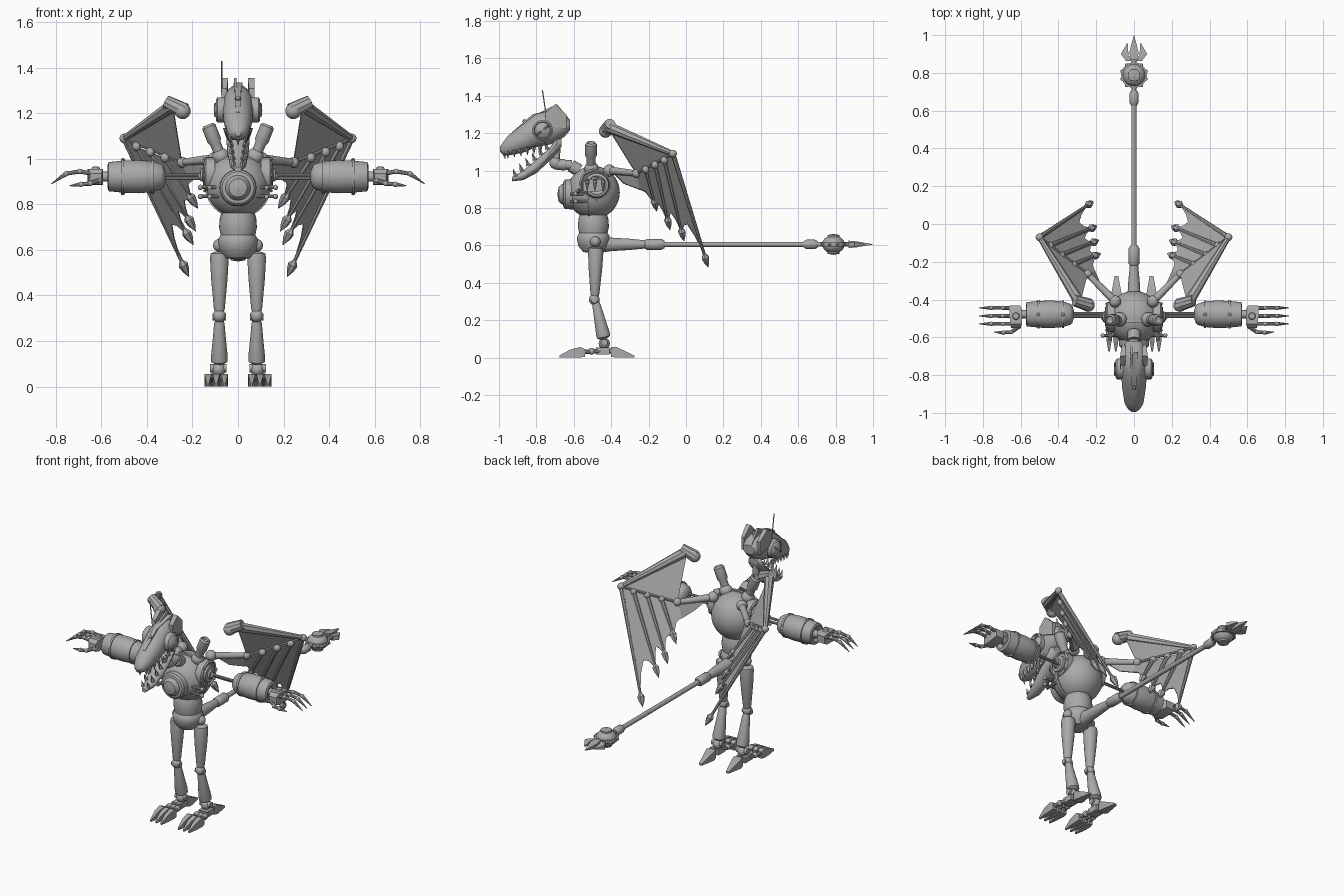
import bpy, bmesh, math
from mathutils import Vector as V

grey = bpy.data.materials.new("grey metal")
grey.diffuse_color = (0.4, 0.4, 0.4, 1)


def finish(name, bm):
    bmesh.ops.remove_doubles(bm, verts=bm.verts, dist=1e-5)
    bmesh.ops.recalc_face_normals(bm, faces=bm.faces)
    me = bpy.data.meshes.new(name)
    bm.to_mesh(me)
    bm.free()
    me.materials.append(grey)
    ob = bpy.data.objects.new(name, me)
    bpy.context.collection.objects.link(ob)
    return ob


def skin(name, rings):
    """Join rings of points into a closed skin."""
    bm = bmesh.new()
    vs = [[bm.verts.new(p) for p in r] for r in rings]
    n = len(vs[0])
    for a, b in zip(vs, vs[1:]):
        for i in range(n):
            bm.faces.new((a[i], a[(i + 1) % n], b[(i + 1) % n], b[i]))
    bm.faces.new(vs[0])
    bm.faces.new(vs[-1])
    bmesh.ops.dissolve_degenerate(bm, dist=1e-6, edges=bm.edges)
    return finish(name, bm)


def lathe(name, prof, origin, axis=(0, 0, 1), n=24):
    """Turn (radius, distance) pairs round an axis."""
    q = V(axis).to_track_quat('Z', 'Y')
    ang = [2 * math.pi * i / n for i in range(n)]
    return skin(name, [[V(origin) + q @ V((max(r, 1e-4) * math.cos(t), max(r, 1e-4) * math.sin(t), h))
                        for t in ang] for r, h in prof])


def rod(name, a, b, r1, r2=None, n=16):
    d = V(b) - V(a)
    return lathe(name, [(r1, 0), (r1 if r2 is None else r2, d.length)], a, d, n)


def ball(name, c, r, scale=(1, 1, 1), n=20):
    bm = bmesh.new()
    bmesh.ops.create_uvsphere(bm, u_segments=n, v_segments=n // 2 + 2, radius=r)
    for v in bm.verts:
        v.co = V(c) + V([v.co[i] * scale[i] for i in range(3)])
    return finish(name, bm)


def box(name, c, size):
    bm = bmesh.new()
    bmesh.ops.create_cube(bm, size=1)
    for v in bm.verts:
        v.co = V(c) + V([v.co[i] * size[i] for i in range(3)])
    return finish(name, bm)


def loft(name, stations, n=20):
    """Sections along y: (y, top, bottom, half width, x centre)."""
    k = math.sqrt(2) if n == 4 else 1
    rings = []
    for y, zt, zb, w, cx in stations:
        ts = [2 * math.pi * (i + .5) / n for i in range(n)]
        rings.append([(cx + k * w * math.cos(t), y, (zt + zb) / 2 + k * (zt - zb) / 2 * math.sin(t)) for t in ts])
    return skin(name, rings)


def sheet(name, pts, thick=0.005):
    """Thin plate from a flat outline."""
    bm = bmesh.new()
    f = bm.faces.new([bm.verts.new(p) for p in pts])
    f.normal_update()
    nrm = f.normal.copy()
    ext = bmesh.ops.extrude_face_region(bm, geom=[f])
    for v in ext["geom"]:
        if isinstance(v, bmesh.types.BMVert):
            v.co += nrm * thick
    return finish(name, bm)


# torso, chest boss and abdomen
CY = -0.495
ball("torso", (0, CY, 0.883), 0.141, n=40)
lathe("torso_seam", [(0.13, -.008), (0.146, -.008), (0.146, .008), (0.13, .008)], (0, CY - .02, 0.885), (0, 1, 0), 40)
lathe("chest_boss", [(0.082, 0), (0.079, .055), (0.07, .065), (0.055, .068), (0.053, .075), (0.04, .09), (0, .098)],
      (0, -0.59, 0.873), (0, -1, 0), 32)
lathe("abdomen", [(0.07, .77), (0.08, .74), (0.083, .70), (0.076, .665), (0.086, .65), (0.088, .63),
                  (0.08, .595), (0.055, .565), (0, .555)], (0, CY, 0), n=32)

# neck
for i, (a, b, r) in enumerate([((-.57, 1.0), (-.615, 1.025), .034), ((-.61, 1.03), (-.655, 1.03), .026),
                               ((-.65, 1.03), (-.70, 1.035), .03), ((-.695, 1.02), (-.69, 1.16), .02)]):
    rod(f"neck_segment_{i}", (0, *a), (0, *b), r)
ball("neck_joint", (0, -.655, 1.03), .03)
ball("neck_bend", (0, -.697, 1.04), .033)

# head
loft("skull", [(-.995, 1.125, 1.10, .012, 0), (-.98, 1.15, 1.085, .032, 0), (-.95, 1.188, 1.08, .05, 0),
               (-.87, 1.25, 1.095, .063, 0), (-.80, 1.305, 1.125, .068, 0), (-.72, 1.325, 1.14, .07, 0),
               (-.65, 1.30, 1.18, .06, 0), (-.62, 1.27, 1.215, .04, 0)], 24)
loft("lower_jaw", [(-.93, .965, .942, .015, 0), (-.87, 1.0, .948, .036, 0), (-.80, 1.06, .985, .046, 0),
                   (-.73, 1.12, 1.05, .052, 0), (-.69, 1.18, 1.09, .052, 0), (-.665, 1.17, 1.13, .035, 0)], 16)
sheet("centre_crest", [(-.006, -.80, 1.30), (-.006, -.69, 1.355), (-.006, -.62, 1.27), (-.006, -.70, 1.28)], .012)
loft("snout_ridge", [(-.93, 1.205, 1.17, .008, 0), (-.82, 1.30, 1.26, .014, 0), (-.68, 1.335, 1.27, .02, 0)], 4)
rod("antenna", (-.072, -.745, 1.28), (-.072, -.768, 1.43), .003, n=8)
lathe("brow_stud", [(.01, 0), (.01, .03), (0, .034)], (0, -.85, 1.245), (0, -.6, .8), 12)
rod("front_fang", (0, -.975, 1.10), (0, -.965, 1.06), .012, .001, 4)

# tail with studded end and blades
T = 0.605
lathe("tail_base", [(.045, 0), (.036, .06), (.03, .16), (.022, .24)], (0, -.46, T), (0, 1, 0))
lathe("tail_collar", [(.022, 0), (.029, .01), (.029, .09), (.02, .105)], (0, -.22, T), (0, 1, 0))
rod("tail_rod", (0, -.12, T), (0, .64, T), .014)
lathe("tail_end_collar", [(.014, 0), (.025, .02), (.025, .065), (.016, .08)], (0, .625, T), (0, 1, 0))
rod("tail_neck", (0, .69, T), (0, .88, T), .012)
ball("tail_ball", (0, .788, T), .06, (1, 1, .8), 28)
lathe("tail_ball_ring", [(.055, -.01), (.068, -.01), (.068, .01), (.055, .01)], (0, .788, T), n=28)
for i in range(10):
    t = math.pi * (i + .5) / 5
    ball("tail_stud", (.067 * math.cos(t), .788 + .067 * math.sin(t), T), .009, n=8)
for z in (-1, 1):
    lathe("tail_ball_cap", [(.034, 0), (.032, .05), (0, .056)], (0, .788, T), (0, 0, z))
box("tail_blade_mount", (0, .875, T), (.09, .025, .022))
loft("tail_spike", [(.87, T + .02, T - .02, .02, 0), (.91, T + .016, T - .016, .024, 0), (1.0, T + .001, T - .001, .001, 0)], 4)

# everything that is mirrored left and right
for s, side in ((1, "left"), (-1, "right")):
    def P(x, y, z):
        return V((s * x, y, z))

    def N(part):
        return f"{side}_{part}"

    loft(N("tail_blade"), [(.87, T + .014, T - .014, .012, s * .035), (.90, T + .014, T - .014, .02, s * .05),
                           (.955, T + .002, T - .002, .003, s * .035)], 4)
    # eye, ear and teeth
    lathe(N("eye"), [(.055, 0), (.055, .035), (.046, .042), (.042, .036), (.036, .042), (0, .052)],
          P(.055, -.767, 1.215), (s, 0, 0), 24)
    rod(N("eye_bar"), P(.10, -.80, 1.19), P(.10, -.735, 1.24), .006, n=8)
    loft(N("ear"), [(-.75, 1.31, 1.25, .012, s * .06), (-.70, 1.355, 1.24, .015, s * .058),
                    (-.64, 1.30, 1.22, .010, s * .055)], 4)
    for i in range(6):
        y = -.955 + i * .035
        w = .032 + i * .004
        z = 1.105 + i * .006
        rod(N("upper_tooth"), P(w, y, z), P(w, y + .003, z - .04), .014, .001, 4)
        y, z, w = -.91 + i * .034, .968 + i * .029, .02 + i * .004
        rod(N("lower_tooth"), P(w, y, z), P(w, y - .015, z + .04), .013, .001, 4)
    # exhaust stack
    ball(N("stack_joint"), P(.075, -.505, 1.01), .038)
    lathe(N("exhaust_stack"), [(.024, 0), (.024, .05), (.031, .065), (.031, .13), (.022, .14), (.018, .125), (0, .12)],
          P(.08, -.508, 1.02), (s * .4, 0, 1))
    # side disc and chest pipes
    lathe(N("side_disc"), [(.078, 0), (.078, .04), (.068, .048), (.064, .04), (.05, .04), (.048, .052), (.03, .055), (.026, .065), (0, .067)],
          P(.10, -.492, .93), (s, 0, 0), 28)
    for i in range(8):
        t = math.pi * i / 4
        ball(N("disc_bolt"), P(.146, -.492 + .07 * math.cos(t), .93 + .07 * math.sin(t)), .007, n=8)
    for z in (.875, .835):
        rod(N("chest_pipe"), P(.125, -.62, z), P(.125, -.51, z), .009, n=10)
        rod(N("chest_peg"), P(.08, -.59, z), P(.17, -.59, z), .008, n=10)
        ball(N("peg_cap"), P(.165, -.59, z), .012, n=10)
    # arm: struts, barrel forearm and hand
    ball(N("shoulder_joint"), P(.155, -.49, .925), .022)
    for y, z in ((-.49, .93), (-.475, .915)):
        rod(N("arm_strut"), P(.14, y, z), P(.36, y, z), .008, n=10)
    lathe(N("forearm_barrel"), [(.02, 0), (.048, .01), (.056, .02), (.068, .06), (.073, .12), (.071, .18), (.064, .25), (.05, .255), (.03, .24)],
          P(.318, -.478, .922), (s, 0, 0), 32)
    for x, r in ((.37, .069), (.50, .073)):
        lathe(N("barrel_band"), [(r - .01, 0), (r + .003, 0), (r + .003, .012), (r - .01, .012)], P(x, -.478, .922), (s, 0, 0), 32)
        for z in (-1, 1):
            ball(N("band_bolt"), P(x + .006, -.478, .922 + z * r), .009, n=8)
    rod(N("wrist"), P(.54, -.478, .922), P(.61, -.478, .922), .022)
    loft(N("palm"), [(-.55, .935, .89, .025, s * .625), (-.53, .955, .885, .031, s * .625), (-.45, .955, .89, .034, s * .627),
                     (-.432, .945, .90, .026, s * .63)], 4)
    lathe(N("hand_boss"), [(.02, 0), (.016, .012), (0, .014)], P(.625, -.488, .953))
    fingers = [[(.64, y, .935), (.695, y * 1.02 + .01, .945), (.755, y * 1.02 + .01, .935), (.82, y * 1.02 + .01, .89)]
               for y in (-.445, -.487, -.528)]
    fingers.append([(.61, -.545, .905), (.65, -.572, .892), (.69, -.575, .888), (.74, -.572, .882)])
    for f in fingers:
        for a, b, r, r2 in zip(f, f[1:], (.010, .010, .011), (.010, .009, .002)):
            ball(N("knuckle"), P(*a), .012, n=10)
            rod(N("finger"), P(*a), P(*b), r, r2, 10)
    # leg
    ball(N("hip_ball"), P(.082, -.485, .62), .028)
    lathe(N("thigh"), [(.02, 0), (.038, .008), (.041, .03), (.036, .12), (.024, .25), (.02, .265)],
          P(.082, -.482, .592), (0, -.02, -1))
    ball(N("knee"), P(.082, -.49, .31), .029)
    rod(N("knee_pin"), P(.053, -.49, .305), P(.111, -.49, .305), .015)
    lathe(N("shin"), [(.018, 0), (.023, .02), (.03, .10), (.037, .17), (.036, .19), (.02, .2)],
          P(.082, -.482, .295), (0, .045, -.2))
    ball(N("ankle"), P(.085, -.437, .075), .03)
    rod(N("ankle_pin"), P(.05, -.437, .08), P(.122, -.437, .08), .018)
    box(N("foot_block"), P(.093, -.445, .035), (.06, .07, .035))
    # toes
    for x0, x1 in ((.075, .06), (.094, .096), (.113, .132)):
        rod(N("toe_link"), P(x0, -.46, .035), P(x1, -.55, .03), .013, n=10)
        ball(N("toe_joint"), P((x0 + x1) / 2, -.505, .034), .018, n=12)
        loft(N("front_toe"), [(-.675, .012, 0, .004, s * x1), (-.62, .042, 0, .013, s * x1),
                              (-.565, .056, 0, .016, s * x1), (-.54, .045, .004, .013, s * x1)], 4)
    rod(N("heel_link"), P(.093, -.43, .035), P(.093, -.38, .035), .014, n=10)
    loft(N("back_toe"), [(-.40, .055, .004, .02, s * .093), (-.375, .058, 0, .028, s * .093),
                         (-.275, .01, 0, .010, s * .093)], 4)
    # wing frame
    K, C, E = P(.285, -.42, 1.235), P(.50, -.07, 1.09), P(.245, -.265, .985)
    root = P(.10, -.41, 1.0)
    rod(N("wing_root"), root, E, .022, .015)
    ball(N("wing_root_joint"), root, .032)
    rod(N("wing_leading_arm"), K, C, .03, .014, 8)
    rod(N("wing_knuckle"), P(.235, -.43, 1.21), P(.315, -.405, 1.25), .036, .03, 10)
    ball(N("wing_knob"), P(.243, -.43, 1.21), .035)
    # wing fingers with arrow tips
    starts = [C, P(.445, -.115, 1.055), P(.385, -.165, 1.03), P(.32, -.215, 1.005), E]
    tips = [P(.215, .12, .48), P(.195, -.01, .62), P(.185, -.085, .68), P(.175, -.155, .78)]
    for a, t in zip(starts, tips):
        d = (t - a).normalized()
        ball(N("wing_finger_joint"), a, .021, n=14)
        rod(N("wing_finger"), a, t - d * .06, .013, .008, 8)
        lathe(N("wing_finger_tip"), [(.008, 0), (.022, .022), (.016, .05), (0, .085)], t - d * .085, d, 6)
    ball(N("wing_elbow"), E, .024, n=14)
    rod(N("wing_spar"), C, E, .008, n=8)
    # wing skin: upper sail, scalloped panels, root web
    sheet(N("wing_upper_skin"), [K, C, E])
    ends = [t + (a - t) * .12 for a, t in zip(starts, tips)] + [P(.205, -.25, .90)]
    for i in range(4):
        a, b, p, q = starts[i], starts[i + 1], ends[i], ends[i + 1]
        mid = (p + q) / 2
        notch = mid + ((a + b) / 2 - mid) * .22
        sheet(N("wing_panel"), [a, p, p.lerp(notch, .5) + (a - p) * .04, notch, q.lerp(notch, .5) + (b - q) * .04, q, b])
    sheet(N("wing_root_web"), [E, P(.205, -.25, .90), P(.17, -.33, .93), P(.12, -.39, .99)])

# smooth shading, keeping edges sharp
for ob in bpy.data.objects:
    ob.select_set(True)
bpy.context.view_layer.objects.active = bpy.data.objects["torso"]
bpy.ops.object.shade_smooth_by_angle(angle=math.radians(35))
